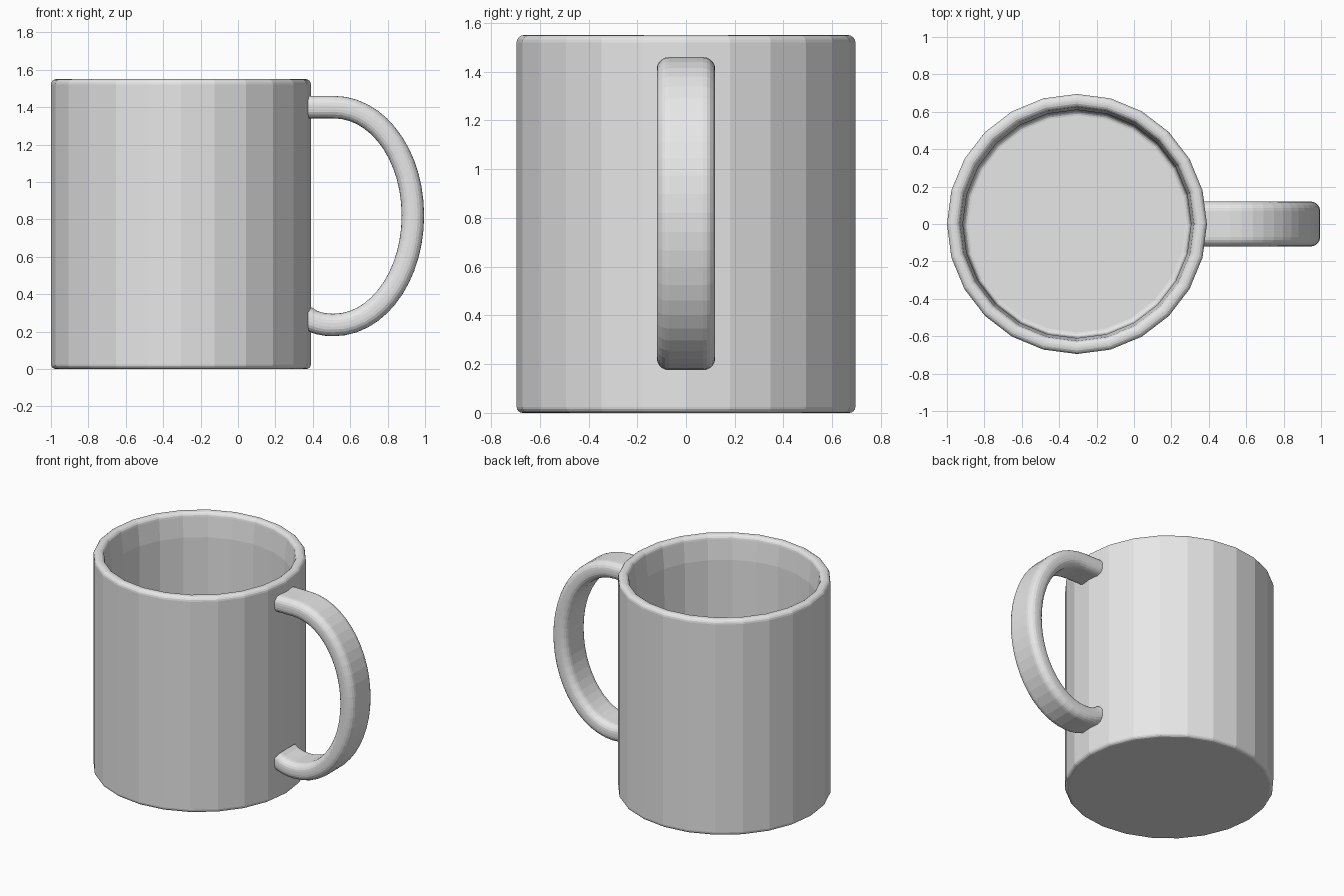
import bpy, bmesh, math
from mathutils import Vector, Matrix
from mathutils.geometry import interpolate_bezier

if "Cube" in bpy.data.objects:
    bpy.data.objects.remove(bpy.data.objects["Cube"], do_unlink=True)

SIDES = 24
CUP_X = -0.305

grey = bpy.data.materials.new("light_grey")
grey.use_nodes = True
colour = (0.8, 0.8, 0.8, 1)
grey.diffuse_color = colour
grey.node_tree.nodes["Principled BSDF"].inputs["Base Color"].default_value = colour


def finish(bm, name):
    bmesh.ops.recalc_face_normals(bm, faces=bm.faces)
    mesh = bpy.data.meshes.new(name)
    bm.to_mesh(mesh)
    bm.free()
    obj = bpy.data.objects.new(name, mesh)
    bpy.context.collection.objects.link(obj)
    mesh.materials.append(grey)
    return obj


def bridge(bm, rings):
    """Skin a row of closed rings and cap both ends."""
    for a, b in zip(rings, rings[1:]):
        for i in range(len(a)):
            j = (i + 1) % len(a)
            bm.faces.new((a[i], a[j], b[j], b[i]))
    bm.faces.new(rings[0])
    bm.faces.new(rings[-1])


def arc(cx, cz, r, start, end, steps=4):
    """Points of a rounded corner, angles in degrees."""
    angles = [math.radians(start + (end - start) * i / steps) for i in range(steps + 1)]
    return [(cx + r * math.cos(a), cz + r * math.sin(a)) for a in angles]


# Cup: turned profile from underside, up the outside, over the rim to the floor
profile = (arc(0.67, 0.025, 0.025, -90, 0)
           + arc(0.665, 1.52, 0.03, 0, 90)
           + arc(0.655, 1.52, 0.03, 90, 180)
           + [(0.61, 1.38)]
           + arc(0.58, 0.1, 0.025, 0, -90))
bm = bmesh.new()
rings = []
for r, z in profile:
    rings.append([bm.verts.new((CUP_X + r * math.cos(i * math.tau / SIDES),
                                r * math.sin(i * math.tau / SIDES), z))
                  for i in range(SIDES)])
bridge(bm, rings)
finish(bm, "cup")

# Handle: rounded rectangle swept along a bent path
knots = [  # position, incoming handle, outgoing handle
    ((0.36, 1.40), (0.36, 1.40), (0.41, 1.40)),
    ((0.51, 1.40), (0.46, 1.40), (0.75, 1.40)),
    ((0.935, 0.82), (0.935, 1.14), (0.935, 0.50)),
    ((0.51, 0.235), (0.75, 0.235), (0.46, 0.235)),
    ((0.36, 0.28), (0.40, 0.245), (0.36, 0.28)),
]
path = []
for (p, _, out), (q, into, _) in zip(knots, knots[1:]):
    steps = 14 if abs(p[1] - q[1]) > 0.3 else 5
    path += interpolate_bezier(*[Vector((x, 0, z)) for x, z in (p, out, into, q)], steps)[:-1]
path.append(Vector((knots[-1][0][0], 0, knots[-1][0][1])))

HALF_W, HALF_T, R = 0.12, 0.06, 0.05
section = []
for k, (sy, sn) in enumerate([(1, 1), (-1, 1), (-1, -1), (1, -1)]):
    section += arc(sy * (HALF_W - R), sn * (HALF_T - R), R, 90 * k, 90 * k + 90, 5)

bm = bmesh.new()
rings = []
for i, p in enumerate(path):
    tangent = (path[min(i + 1, len(path) - 1)] - path[max(i - 1, 0)]).normalized()
    normal = Vector((-tangent.z, 0, tangent.x))
    rings.append([bm.verts.new(p + Vector((0, y, 0)) + normal * n) for y, n in section])
bridge(bm, rings)
finish(bm, "handle")
